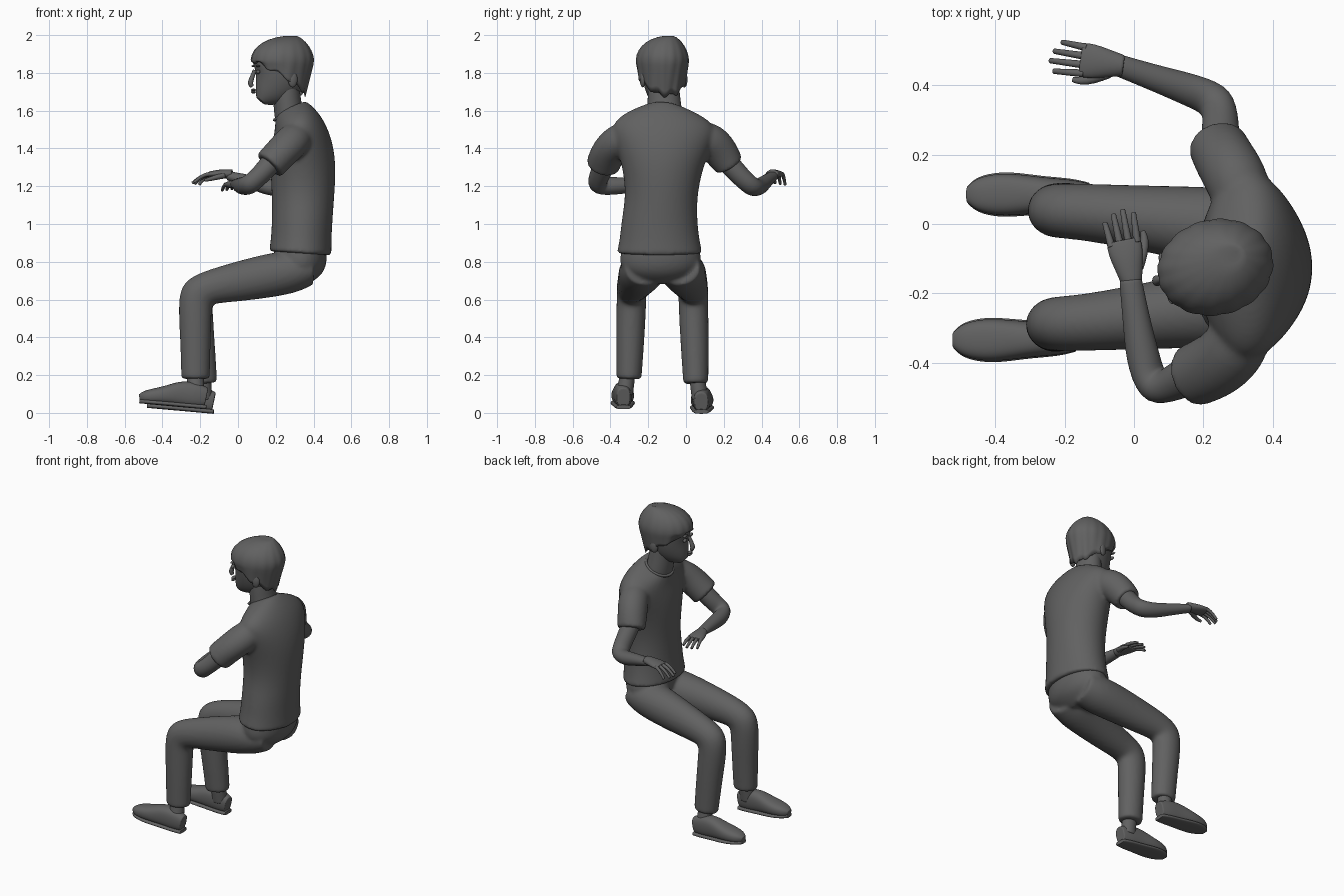
import bpy, bmesh
from math import sin, cos, pi, radians
from mathutils import Vector, Matrix

cube = bpy.data.objects.get("Cube")
if cube:
    bpy.data.objects.remove(cube, do_unlink=True)

grey = bpy.data.materials.new("charcoal_grey")
grey.use_nodes = True
grey.diffuse_color = (0.12, 0.12, 0.12, 1)
grey.node_tree.nodes["Principled BSDF"].inputs["Base Color"].default_value = grey.diffuse_color

X, Y, Z = Vector((1, 0, 0)), Vector((0, 1, 0)), Vector((0, 0, 1))
MIDDLE = -0.125


def signed_power(value, power):
    return abs(value) ** power * (1 if value >= 0 else -1)


def loft(bm, rows, side, sides=16, square=1.0):
    """Skin elliptical rings; each row is x, y, z, half width along side, half depth."""
    points = [Vector(row[:3]) for row in rows]
    last = len(points) - 1
    rings = []
    for i, row in enumerate(rows):
        tangent = (points[min(i + 1, last)] - points[max(i - 1, 0)]).normalized()
        across = (side - tangent * side.dot(tangent)).normalized()
        depth = tangent.cross(across)
        ring = []
        for k in range(sides):
            angle = 2 * pi * k / sides
            ring.append(bm.verts.new(points[i]
                                     + across * row[3] * signed_power(cos(angle), square)
                                     + depth * row[4] * signed_power(sin(angle), square)))
        rings.append(ring)
    for low, high in zip(rings, rings[1:]):
        for k in range(sides):
            n = (k + 1) % sides
            bm.faces.new((low[k], low[n], high[n], high[k]))
    caps = [bm.faces.new(rings[0][::-1]), bm.faces.new(rings[-1])]
    # A narrow border on each cap keeps hems crisp once subdivided
    rim = min(rows[0][3], rows[0][4], rows[-1][3], rows[-1][4]) * 0.12
    bmesh.ops.inset_individual(bm, faces=caps, thickness=rim)


def blob(bm, centre, size):
    matrix = Matrix.Translation(centre) @ Matrix.Diagonal((*size, 1))
    bmesh.ops.create_uvsphere(bm, u_segments=16, v_segments=10, radius=1, matrix=matrix)


def finish(name, bm, subdivide=2, blend=False):
    bmesh.ops.recalc_face_normals(bm, faces=bm.faces)
    mesh = bpy.data.meshes.new(name)
    bm.to_mesh(mesh)
    bm.free()
    mesh.materials.append(grey)
    mesh.shade_smooth()
    obj = bpy.data.objects.new(name, mesh)
    bpy.context.collection.objects.link(obj)
    if subdivide:
        obj.modifiers.new("Subdivide", "SUBSURF").levels = subdivide
        obj.modifiers["Subdivide"].render_levels = subdivide
    if blend:
        # Merge overlapping volumes into one garment with soft joins
        remesh = obj.modifiers.new("Merge", "REMESH")
        remesh.mode = "VOXEL"
        remesh.voxel_size = 0.011
        remesh.use_smooth_shade = True
        soften = obj.modifiers.new("Soften", "SMOOTH")
        soften.factor = 0.5
        soften.iterations = 5
    return obj


def tube(name, rows, side, **options):
    bm = bmesh.new()
    loft(bm, rows, side, **options)
    return finish(name, bm)


def other_leg(row):
    """Mirror a leg ring; the other shin leans back and reaches lower."""
    x, y, z, a, b = row
    lean = min(1, max(0, (0.6 - z) / 0.4))
    return (x + 0.04 * lean, 2 * MIDDLE - y, z - 0.024 * lean, a, b)


# Shirt: torso and two short sleeves
bm = bmesh.new()
loft(bm, [(0.33, -0.14, 0.845, 0.168, 0.23), (0.335, -0.14, 0.92, 0.162, 0.213),
          (0.34, -0.14, 1.02, 0.162, 0.203), (0.345, -0.13, 1.15, 0.167, 0.19),
          (0.345, -0.125, 1.3, 0.177, 0.215), (0.34, -0.12, 1.42, 0.165, 0.26),
          (0.325, -0.115, 1.51, 0.14, 0.29), (0.3, -0.115, 1.57, 0.115, 0.22),
          (0.28, -0.11, 1.61, 0.09, 0.1)], X, sides=20)
loft(bm, [(0.33, -0.25, 1.47, 0.08, 0.08), (0.3, -0.355, 1.45, 0.095, 0.1),
          (0.24, -0.41, 1.39, 0.09, 0.1), (0.165, -0.44, 1.31, 0.088, 0.092)], Z)
loft(bm, [(0.33, 0.02, 1.47, 0.08, 0.08), (0.3, 0.125, 1.45, 0.095, 0.1),
          (0.265, 0.18, 1.39, 0.09, 0.098), (0.24, 0.23, 1.31, 0.088, 0.08)], X)
finish("shirt", bm, blend=True)

bpy.ops.mesh.primitive_torus_add(major_radius=0.088, minor_radius=0.009, major_segments=32,
                                 minor_segments=8, location=(0.272, -0.11, 1.592),
                                 rotation=(0, radians(-28), 0))
collar = bpy.context.object
collar.name = "collar"
collar.data.materials.append(grey)
collar.data.shade_smooth()

# Trousers: seat and two legs bent at the knee
leg = [(0.38, -0.215, 0.765, 0.11, 0.09), (0.3, -0.23, 0.75, 0.125, 0.115),
       (0.18, -0.25, 0.73, 0.112, 0.12), (0, -0.27, 0.695, 0.094, 0.108),
       (-0.14, -0.285, 0.668, 0.084, 0.093), (-0.22, -0.288, 0.635, 0.08, 0.108),
       (-0.228, -0.29, 0.55, 0.08, 0.09), (-0.225, -0.295, 0.4, 0.077, 0.083),
       (-0.225, -0.302, 0.18, 0.068, 0.077)]
bm = bmesh.new()
loft(bm, leg, Y)
loft(bm, [other_leg(row) for row in leg], Y)
loft(bm, [(0.32, -0.13, 0.69, 0.05, 0.1), (0.33, -0.13, 0.74, 0.125, 0.2),
          (0.33, -0.135, 0.81, 0.148, 0.228), (0.33, -0.14, 0.9, 0.14, 0.2)], X)
finish("trousers", bm, blend=True)

# Shoes with soles, and ankles
shoe = [(-0.522, -0.335, 0.08, 0.022, 0.018), (-0.495, -0.335, 0.085, 0.05, 0.034),
        (-0.43, -0.335, 0.09, 0.063, 0.043), (-0.37, -0.335, 0.095, 0.06, 0.052),
        (-0.3, -0.333, 0.103, 0.052, 0.07), (-0.22, -0.332, 0.093, 0.048, 0.068),
        (-0.168, -0.331, 0.082, 0.036, 0.052)]
sole = [(x, y, 0.03 - 0.09 * (x + 0.16), a * 1.06, 0.012) for x, y, z, a, b in shoe]
ankle = [(-0.225, -0.325, 0.1, 0.045, 0.05), (-0.225, -0.312, 0.18, 0.042, 0.045),
         (-0.225, -0.305, 0.26, 0.042, 0.045)]
for label, place in (("left", lambda row: row), ("right", other_leg)):
    tube(label + "_shoe", [place(row) for row in shoe], Y, square=0.8)
    tube(label + "_sole", [place(row) for row in sole], Y, square=0.6)
    tube(label + "_ankle", [place(row) for row in ankle], Y)

# Bare arms
tube("left_arm", [(0.2, -0.42, 1.35, 0.06, 0.06), (0.12, -0.455, 1.26, 0.055, 0.057),
                  (0.06, -0.48, 1.205, 0.055, 0.06), (0.03, -0.41, 1.2, 0.05, 0.053),
                  (0.01, -0.3, 1.205, 0.042, 0.042), (-0.01, -0.16, 1.212, 0.025, 0.033)], Z)
tube("right_arm", [(0.25, 0.21, 1.34, 0.058, 0.058), (0.25, 0.29, 1.25, 0.055, 0.055),
                   (0.245, 0.355, 1.19, 0.052, 0.058), (0.17, 0.385, 1.192, 0.046, 0.05),
                   (0.08, 0.415, 1.22, 0.038, 0.04), (-0.05, 0.46, 1.255, 0.025, 0.032)], Z)


# Hands: palm, four fingers and a thumb
def hand(name, wrist, forward, thumb_way, curl):
    forward, wrist = Vector(forward).normalized(), Vector(wrist)
    thumb_way = (thumb_way - forward * thumb_way.dot(forward)).normalized()

    def at(ahead, across, drop, size, depth):
        return (*(wrist + forward * ahead + thumb_way * across - Z * drop), size, depth)

    bm = bmesh.new()
    loft(bm, [at(-0.02, 0, 0, 0.031, 0.025), at(0.03, 0, 0, 0.042, 0.025),
              at(0.07, 0, 0, 0.052, 0.021), at(0.105, 0, 0.003, 0.05, 0.015)], thumb_way)
    for i in range(4):
        across = 0.038 - 0.025 * i
        reach = (0.085, 0.1, 0.092, 0.072)[i]
        path = []
        for step in range(5):
            t = step / 4
            path.append(at(0.092 + reach * t, across * (1 + 0.15 * t),
                           curl * t * t + 0.004 * i * t, 0.0125 - 0.004 * t, 0.0125 - 0.004 * t))
        loft(bm, path, thumb_way, sides=8)
    loft(bm, [at(0.02, 0.025, 0.008, 0.019, 0.018), at(0.06, 0.05, 0.018, 0.016, 0.015),
              at(0.095, 0.062, 0.028, 0.013, 0.012), at(0.12, 0.06, 0.034, 0.008, 0.008)],
         thumb_way, sides=8)
    finish(name, bm, subdivide=1)


hand("left_hand", (-0.01, -0.15, 1.21), (-0.2, 1, 0), X, 0.02)
hand("right_hand", (-0.05, 0.46, 1.265), (-1, 0.14, 0), -Y, 0.045)

# Neck
tube("neck", [(0.285, -0.11, 1.53, 0.085, 0.1), (0.265, -0.112, 1.6, 0.078, 0.092),
              (0.258, -0.118, 1.68, 0.074, 0.088), (0.25, -0.12, 1.78, 0.07, 0.08)], X)

# Head, built about its own axis and then turned
head_parts = [tube("face", [
    (-0.118, 0, 1.652, 0.03, 0.03), (-0.098, 0, 1.675, 0.066, 0.055),
    (-0.06, 0, 1.71, 0.108, 0.082), (-0.028, 0, 1.755, 0.138, 0.1),
    (-0.008, 0, 1.8, 0.156, 0.108), (0, 0, 1.86, 0.16, 0.117),
    (0.01, 0, 1.94, 0.12, 0.09)], X, sides=20)]
head_parts.append(tube("nose", [(-0.15, 0, 1.815, 0.01, 0.009), (-0.165, 0, 1.775, 0.013, 0.012),
                                (-0.177, 0, 1.745, 0.016, 0.018),
                                (-0.165, 0, 1.728, 0.012, 0.014)], X, sides=12))
for name, centre, size in (("eye", (-0.143, 0.046, 1.805), (0.011, 0.021, 0.011)),
                           ("eyebrow", (-0.145, 0.05, 1.836), (0.01, 0.026, 0.005)),
                           ("ear", (0.03, 0.114, 1.765), (0.026, 0.014, 0.042))):
    bm = bmesh.new()
    for way in (-1, 1):
        blob(bm, (centre[0], centre[1] * way, centre[2]), size)
    head_parts.append(finish(name + "s", bm, subdivide=0))
bm = bmesh.new()
for height in (1.698, 1.71):
    blob(bm, (-0.157, 0, height), (0.012, 0.026, 0.007))
head_parts.append(finish("lips", bm, subdivide=0))

# Hair: a cap of combed locks running from the crown to an uneven edge
bm = bmesh.new()
columns, levels = 80, 14
crown = bm.verts.new((0.07, 0.03, 1.99))
rings = []
for j in range(1, levels + 1):
    t = j / levels
    dome, fall = min(1, t / 0.6), max(0, (t - 0.6) / 0.4)
    ring = []
    for k in range(columns):
        angle = 2 * pi * k / columns
        front = -cos(angle)
        edge = 1.77 + 0.09 * front + 0.012 * sin(9 * angle)
        radius = sin(pi / 2 * dome)
        locks = 1 + 0.025 * dome * (abs(sin(8 * angle + t)) - 0.5)
        tuck = 1 - fall * (0.08 + 0.2 * max(0, -front))
        skew = (1 - radius) ** 1.5
        height = 1.86 + 0.138 * cos(pi / 2 * dome) + (edge - 1.86) * fall
        ring.append(bm.verts.new((0.168 * radius * locks * tuck * cos(angle) + 0.07 * skew,
                                  0.138 * radius * locks * tuck * sin(angle) + 0.03 * skew, height)))
    rings.append(ring)
for k in range(columns):
    n = (k + 1) % columns
    bm.faces.new((crown, rings[0][k], rings[0][n]))
    for upper, lower in zip(rings, rings[1:]):
        bm.faces.new((upper[k], lower[k], lower[n], upper[n]))
bm.faces.new(rings[-1][::-1])
head_parts.append(finish("hair", bm, subdivide=0))

for part in head_parts:
    part.location = (0.235, MIDDLE, 0)
    part.rotation_euler.z = radians(13)
